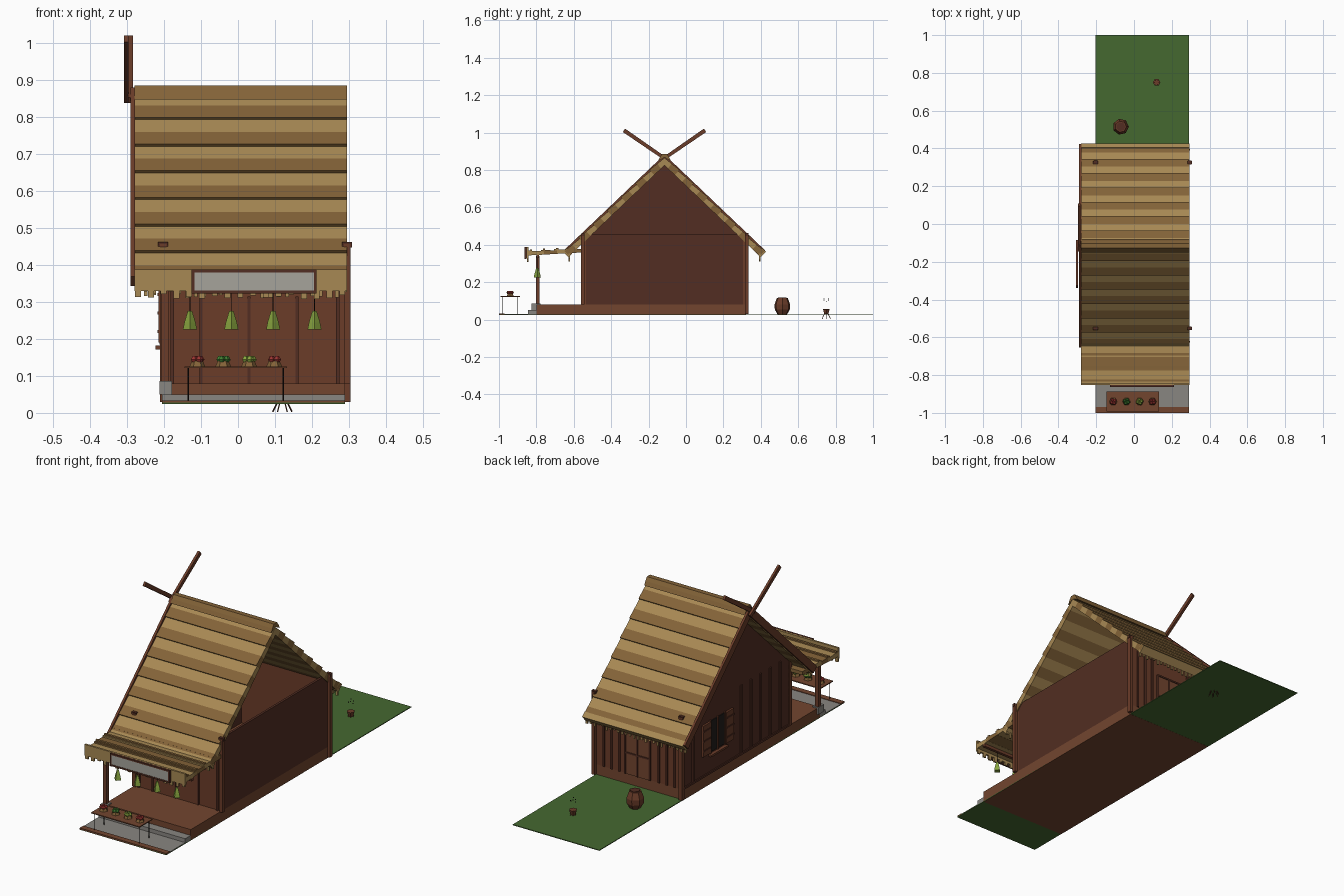
import bpy, bmesh, math, random
from mathutils import Vector

if "Cube" in bpy.data.objects:
    bpy.data.objects.remove(bpy.data.objects["Cube"])
random.seed(4)

def mat(name, r, g, b):
    m = bpy.data.materials.new(name)
    m.diffuse_color = (r, g, b, 1)
    m.use_nodes = True
    m.node_tree.nodes["Principled BSDF"].inputs["Base Color"].default_value = m.diffuse_color
    return m
WOOD = mat("wood", .145, .045, .022)
DARK = mat("dark_wood", .085, .027, .016)
FLOOR = mat("floor_wood", .17, .06, .028)
STRAW = mat("straw", .39, .25, .088)
STRAW2 = mat("old_straw", .23, .125, .04)
GRASS = mat("grass", .06, .14, .03)
STONE = mat("stone", .25, .24, .22)
PAPER = mat("board", .38, .37, .33)
LEAF = mat("leaf", .25, .38, .05)
GREEN = mat("cabbage", .05, .2, .03)
RED = mat("red_fruit", .33, .035, .03)
BLACK = mat("iron", .015, .012, .01)

def finish(name, bm, m):
    bmesh.ops.recalc_face_normals(bm, faces=bm.faces)
    me = bpy.data.meshes.new(name)
    bm.to_mesh(me)
    bm.free()
    ob = bpy.data.objects.new(name, me)
    me.materials.append(m)
    bpy.context.collection.objects.link(ob)
    return ob

def prism(name, pts, x0, x1, m):
    """Extrude a (y, z) profile along x."""
    bm = bmesh.new()
    f = bm.faces.new([bm.verts.new((x0, y, z)) for y, z in pts])
    r = bmesh.ops.extrude_face_region(bm, geom=[f])
    bmesh.ops.translate(bm, vec=(x1 - x0, 0, 0),
                        verts=[v for v in r["geom"] if isinstance(v, bmesh.types.BMVert)])
    return finish(name, bm, m)

def box(name, x0, x1, y0, y1, z0, z1, m):
    return prism(name, [(y0, z0), (y1, z0), (y1, z1), (y0, z1)], x0, x1, m)

def beam(name, a, b, r, m, n=4):
    """Thin bar between two points."""
    a, b = Vector(a), Vector(b)
    bm = bmesh.new()
    bmesh.ops.create_cone(bm, cap_ends=True, segments=n, radius1=r, radius2=r, depth=(b - a).length)
    ob = finish(name, bm, m)
    ob.location = (a + b) / 2
    ob.rotation_euler = (b - a).to_track_quat('Z', 'Y').to_euler()
    return ob

def lathe(name, x, y, prof, n, m):
    """Faceted round body from (radius, z) pairs."""
    bm = bmesh.new()
    rings = [[bm.verts.new((x + r * math.cos(2 * math.pi * i / n), y + r * math.sin(2 * math.pi * i / n), z))
              for i in range(n)] for r, z in prof]
    for a, b in zip(rings, rings[1:]):
        for i in range(n):
            bm.faces.new((a[i], a[(i + 1) % n], b[(i + 1) % n], b[i]))
    bm.faces.new(rings[0])
    bm.faces.new(rings[-1])
    return finish(name, bm, m)

XL, XR, YF, YB = -.205, .29, -.55, .32

# Ground, street and raised floor
box("lawn", XL, XR, -1, 1, .024, .028, GRASS)
box("street_paving", XL, XR, -.97, -.8, .026, .030, STONE)
box("street_edge", XL, XR, -1, -.97, .026, .033, FLOOR)
box("stone_step", XL, XR, -.845, -.8, .028, .05, STONE)
box("floor_platform", XL, XR, -.8, YB, .0235, .08, FLOOR)

# Walls, with a gable only on the left end
box("front_wall", XL, XR, YF, YF + .015, .08, .45, WOOD)
box("back_wall", XL, XR, YB - .015, YB, .08, .44, WOOD)
box("right_wall", XR - .012, XR, YF + .005, YB - .005, .08, .455, DARK)
prism("left_gable_wall", [(YF, .08), (YB, .08), (YB, .43), (-.115, .845), (YF, .43)],
      XL, XL + .012, DARK)
for x in (-.202, .296):
    for y in (YF - .002, YB + .005):
        box("corner_post", x - .009, x + .009, y - .01, y + .01, .03 if y > 0 else .08, .457, WOOD)
        box("post_tenon", x - .014, x + .012, y - .008, y + .008, .447, .462, DARK)

# Wall battens
for i in range(1, 11):
    y = YF + i * .079
    if not -.1 < y < .18:
        box("left_batten", XL - .006, XL, y - .006, y + .006, .08, .44, DARK)
    x = XL + i * .045
    if not -.03 < x < .13:
        box("back_batten", x - .005, x + .005, YB, YB + .006, .08, .42, DARK)
for x in (-.178, .27):
    box("front_batten", x - .005, x + .005, YF - .008, YF, .08, .4, DARK)
box("left_sill_beam", XL - .006, XL, YF, YB, .08, .09, DARK)

# Doors
box("back_door", -.015, .115, YB, YB + .006, .08, .3, FLOOR)
for x in (-.02, .05, .12):
    box("back_door_stile", x - .004, x + .004, YB, YB + .01, .08, .305, DARK)
for z in (.19, .303):
    box("back_door_rail", -.02, .12, YB, YB + .01, z - .004, z + .004, DARK)
box("front_door", -.1, .16, YF - .004, YF, .08, .31, WOOD)
for x in (-.1, .03, .16):
    box("front_door_stile", x - .004, x + .004, YF - .007, YF, .08, .315, DARK)

# Left window with shutters
box("window_opening", XL - .004, XL, -.02, .1, .19, .35, BLACK)
for y in (-.02, .04, .1):
    box("window_bar", XL - .008, XL, y - .004, y + .004, .185, .355, WOOD)
for y0 in (-.085, .105):
    box("shutter", XL - .01, XL, y0, y0 + .06, .19, .35, WOOD)
    for z in (.22, .27, .32):
        box("shutter_slat", XL - .013, XL, y0, y0 + .06, z - .004, z + .004, DARK)
box("window_sill", XL - .018, XL, -.03, .11, .172, .182, WOOD)

# Thatched roof: courses with a light upper and dark lower half on both slopes
def slope(s, t, h):
    return (-.115 + s * (.53 * t + .69 * h), .866 - .505 * t + .72 * h)
N = 7
for s in (-1, 1):
    for i in range(N):
        t0, tm, t1 = i / N, (i + .5) / N, (i + 1) / N
        for name, a, b, ha, hb, m in (("thatch_light", t0, tm, -.001, .003, STRAW),
                                      ("thatch_dark", tm, t1, .003, .008, STRAW2)):
            prism(name, [slope(s, a, -.03), slope(s, b, -.03), slope(s, b, hb), slope(s, a, ha)],
                  -.28, .295, m)
    # Eave board, straw fringe, bargeboard and crossed ridge beam
    prism("eave_board", [slope(s, .97, -.032), slope(s, 1.01, -.032), slope(s, 1.01, .01), slope(s, .97, .01)],
          -.28, .295, STRAW)
    for i in range(26):
        x = -.272 + i * .0225
        y, z = slope(s, .985, -.02)
        box("eave_fringe", x - .005, x + .005, y - .004, y + .004, z - random.uniform(.025, .045), z, STRAW)
    prism("bargeboard", [slope(s, -.01, -.025), slope(s, 1, -.025), slope(s, 1, .012), slope(s, -.01, .012)],
          -.291, -.279, WOOD)
    y1 = -.115 + s * .215
    prism("crossed_ridge_beam", [(-.115 - s * .03, .853), (-.115 - s * .02, .838), (y1 + s * .008, 1.003), (y1 - s * .004, 1.021)],
          -.308 if s < 0 else -.297, -.296 if s < 0 else -.284, WOOD)
prism("ridge_cap", [(-.15, .848), (-.14, .868), (-.128, .886), (-.102, .886), (-.09, .868), (-.08, .848), (-.115, .866)],
      -.28, .295, STRAW2)

# Porch awning of overlapping planks
for i in range(4):
    y0 = -.845 + i * .07
    z0 = .343 + i * .004
    prism("awning_plank", [(y0, z0), (y0 + .085, z0 + .004), (y0 + .085, z0 + .022), (y0, z0 + .026)],
          -.28, .295, STRAW if i % 2 == 0 else STRAW2)
    box("awning_batten", -.28, .295, y0 + .01, y0 + .022, z0 + .022, z0 + .032, STRAW2)
box("awning_edge", -.28, .295, -.852, -.842, .33, .388, STRAW)
for i in range(17):
    x = -.27 + i * .0345
    box("awning_fringe", x - .008, x + .008, -.85, -.842, random.uniform(.307, .322), .335, STRAW)
box("porch_beam", -.215, .295, -.8, -.785, .33, .345, WOOD)
box("porch_post", -.208, -.188, -.803, -.783, .08, .34, WOOD)
box("porch_post_stone", -.212, -.178, -.825, -.778, .05, .086, STONE)

# Sign board, left blank
box("sign_panel", -.12, .205, -.862, -.854, .33, .38, PAPER)
for z in (.327, .384):
    box("sign_frame_rail", -.125, .212, -.864, -.853, z - .004, z + .004, DARK)
for x in (-.122, .209):
    box("sign_frame_stile", x - .004, x + .004, -.864, -.853, .323, .388, DARK)

# Hanging vegetables
for x in (-.13, -.018, .095, .207):
    lathe("hanging_vegetable", x, -.795, [(.019, .225), (.015, .245), (.006, .275)], 4, LEAF)
    beam("hanging_string", (x, -.795, .27), (x, -.795, .335), .0012, BLACK, 3)

# Market table with baskets of produce
box("table_top", -.145, .132, -.992, -.888, .121, .126, FLOOR)
for x in (-.135, .122):
    for y in (-.98, -.9):
        beam("table_leg", (x, y, .03), (x, y, .122), .002, BLACK)
for x, m in ((-.11, RED), (-.04, GREEN), (.03, LEAF), (.098, RED)):
    lathe("produce_basket", x, -.94, [(.021, .126), (.015, .14)], 6, STRAW2)
    for k in range(4):
        a = k * 1.57 + x * 9
        bx, by = x + .01 * math.cos(a), -.94 + .01 * math.sin(a)
        lathe("produce", bx, by, [(.006, .137), (.011, .144), (.005, .154)], 5, m)

# Rain barrel
lathe("barrel", -.07, .515, [(.026, .028), (.041, .053), (.043, .08), (.03, .115)], 7, WOOD)
lathe("barrel_lid", -.07, .515, [(.024, .114), (.024, .118)], 7, DARK)

# Fire pot on spread sticks, with embers above
lathe("fire_pot", .12, .75, [(.013, .03), (.02, .055), (.016, .057)], 6, WOOD)
for k in range(6):
    a = k * math.pi / 3
    c, s = math.cos(a), math.sin(a)
    beam("fire_stick", (.12 + .005 * c, .75 + .005 * s, .045), (.12 + .026 * c, .75 + .026 * s, .003), .002, DARK)
    beam("ember", (.12 + .013 * c, .75 + .013 * s, .095 + .007 * (k % 3)),
         (.12 + .013 * c, .75 + .013 * s, .099 + .007 * (k % 3)), .0025, BLACK)
